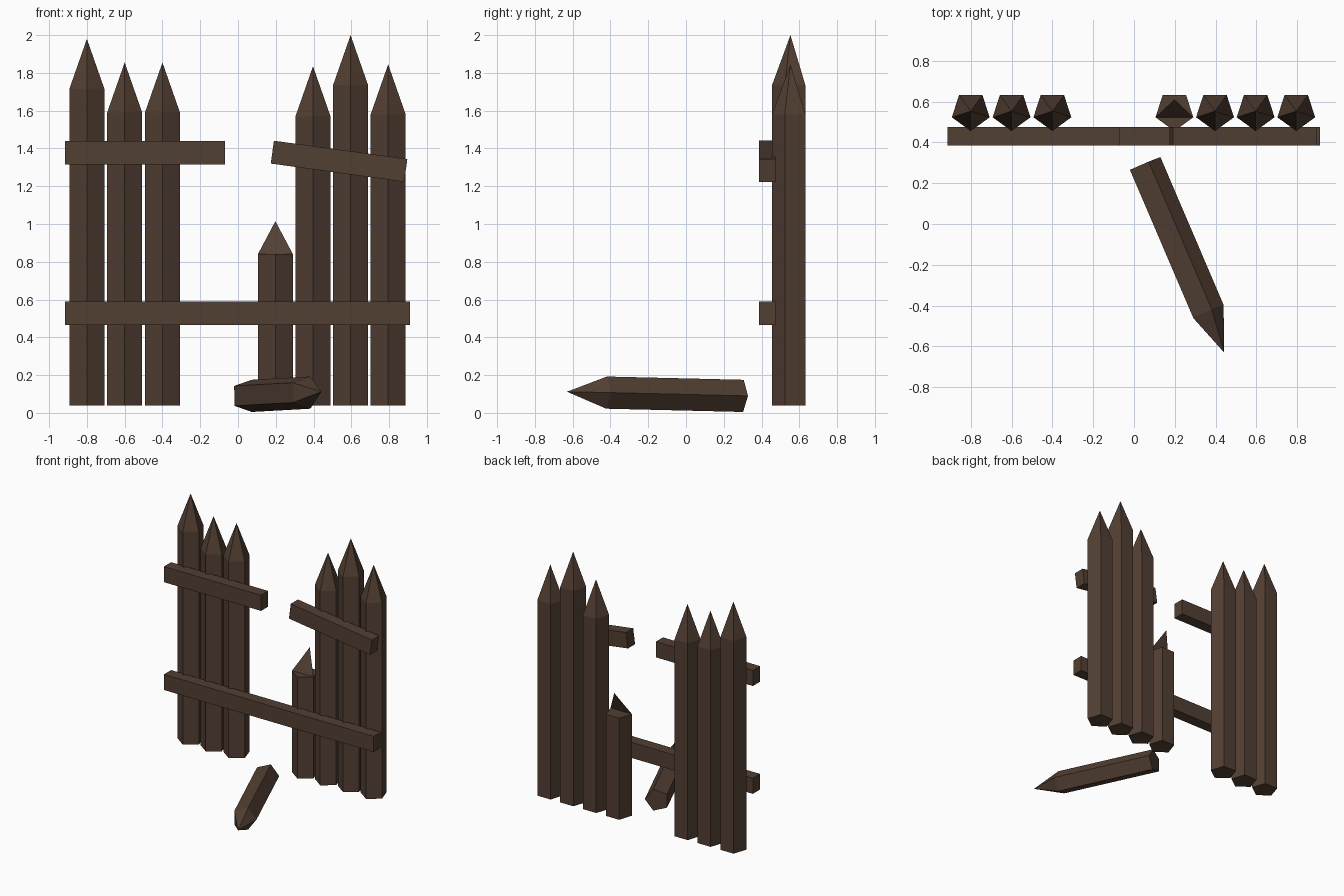
import bpy, bmesh, math
from mathutils import Vector, Matrix

if "Cube" in bpy.data.objects:
    bpy.data.objects.remove(bpy.data.objects["Cube"])

wood = bpy.data.materials.new("dark_brown_wood")
wood.diffuse_color = (0.085, 0.050, 0.033, 1)
wood.use_nodes = True
wood.node_tree.nodes["Principled BSDF"].inputs["Base Color"].default_value = wood.diffuse_color


def finish(name, bm):
    bmesh.ops.recalc_face_normals(bm, faces=bm.faces)
    mesh = bpy.data.meshes.new(name)
    bm.to_mesh(mesh)
    bm.free()
    mesh.materials.append(wood)
    obj = bpy.data.objects.new(name, mesh)
    bpy.context.collection.objects.link(obj)
    return obj


def ring(bm, radius, z):
    # five corners, the first one pointing to the front
    angles = [math.radians(-90 + 72 * i) for i in range(5)]
    return [bm.verts.new((radius * math.cos(a), radius * math.sin(a), z)) for a in angles]


def stake(name, radius, shaft, tip=None):
    """Five-sided shaft with a pointed or flat end, standing on its origin."""
    bm = bmesh.new()
    low, high = ring(bm, radius, 0), ring(bm, radius, shaft)
    bm.faces.new(low)
    for i in range(5):
        j = (i + 1) % 5
        bm.faces.new((low[i], low[j], high[j], high[i]))
    if tip is None:
        bm.faces.new(high)
    else:
        apex = bm.verts.new((0, 0, tip))
        for i in range(5):
            bm.faces.new((high[i], high[(i + 1) % 5], apex))
    return finish(name, bm)


def rail(name, x, z, length, height, tilt=0):
    bm = bmesh.new()
    bmesh.ops.create_cube(bm, size=1)
    bmesh.ops.scale(bm, vec=(length, 0.089, height), verts=bm.verts)
    obj = finish(name, bm)
    obj.location = (x, 0.43, z)
    obj.rotation_euler.y = math.radians(tilt)


# Standing pickets: x, shoulder height, tip height
R, Y, BASE = 0.0975, 0.553, 0.04
pickets = [(-0.8, 1.715, 1.98), (-0.6, 1.59, 1.855), (-0.4, 1.59, 1.855),
           (0.397, 1.57, 1.835), (0.596, 1.735, 2.0), (0.795, 1.58, 1.845)]
for n, (x, shoulder, tip) in enumerate(pickets, 1):
    stake(f"picket_{n}", R, shoulder - BASE, tip - BASE).location = (x, Y, BASE)

# Broken picket with a flat top and a leaning splinter
stake("broken_picket", R, 0.84 - BASE).location = (0.198, Y, BASE)
bm = bmesh.new()
half, hinge = R * math.sin(math.radians(72)), -R * math.cos(math.radians(72))
bm.faces.new([bm.verts.new(p) for p in
              ((-half, hinge, 0), (half, hinge, 0), (0, 0.057, 0.175))])
finish("broken_splinter", bm).location = (0.198, Y, 0.84)

# Cross rails
rail("lower_rail", -0.002, 0.528, 1.826, 0.123)
rail("upper_left_rail", -0.492, 1.377, 0.846, 0.123)
rail("upper_right_rail", 0.535, 1.332, 0.713, 0.122, 7.8)

# Fallen picket: one corner faces sideways, the shaft lies along the ground
fallen = stake("fallen_picket", 0.0895, 0.788, 1.004)
axis = Vector((0.393, -0.919, 0.022)).normalized()
side = Vector((0.919, 0.393, 0)).normalized()
up = side.cross(axis) * -1
frame = Matrix((axis.cross(side), -side, axis)).transposed()
if frame.determinant() < 0:
    frame = Matrix((side.cross(axis), -side, axis)).transposed()
fallen.matrix_world = Matrix.Translation((0.047, 0.293, 0.090)) @ frame.to_4x4()
